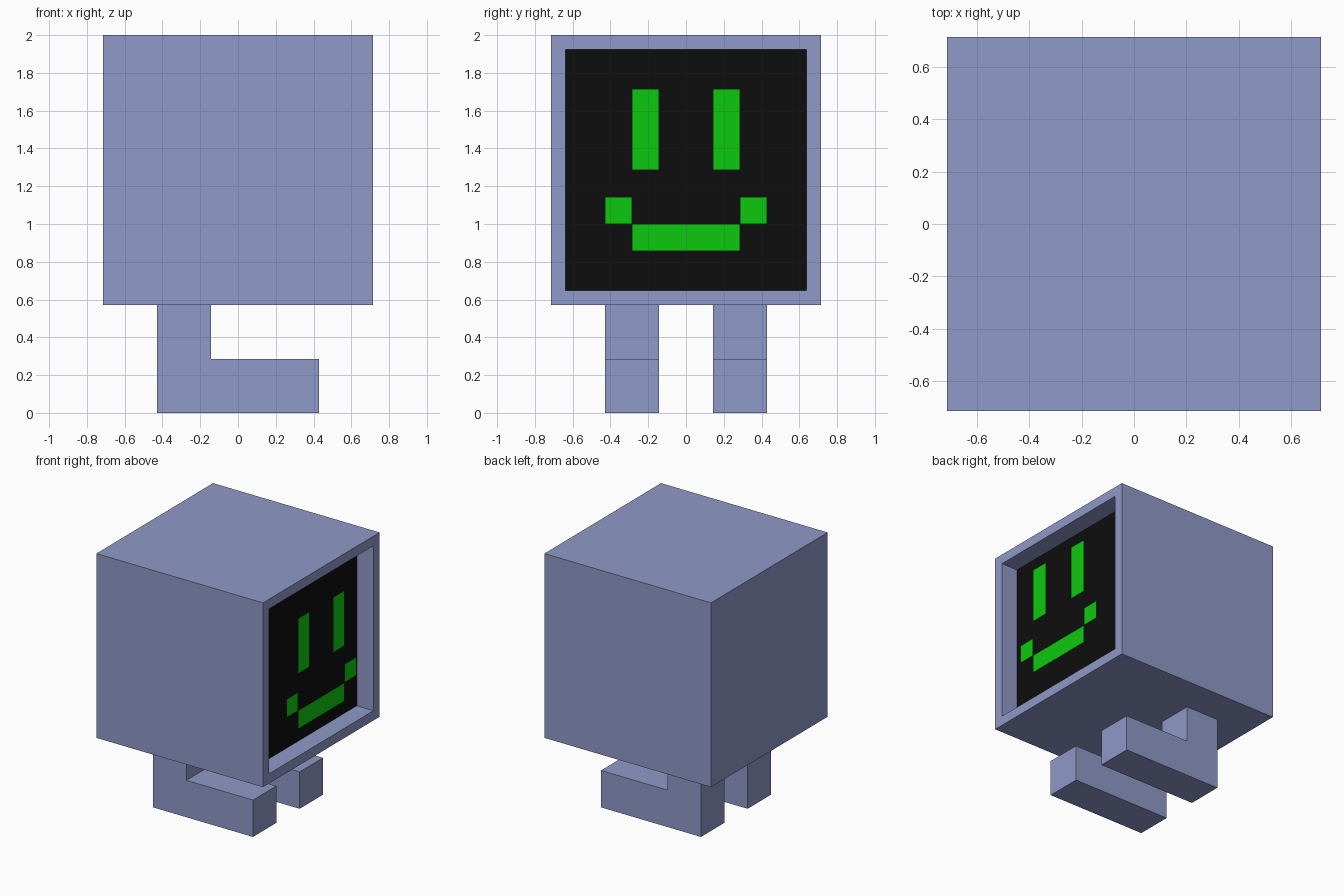
import bpy, bmesh
from mathutils import Vector

if "Cube" in bpy.data.objects:
    bpy.data.objects.remove(bpy.data.objects["Cube"], do_unlink=True)

U = 1 / 7          # module: the whole model sits on a grid of this size
HALF = 5 * U       # half the width of the head


def material(name, rgb):
    m = bpy.data.materials.new(name)
    m.use_nodes = True
    m.diffuse_color = (*rgb, 1)
    m.node_tree.nodes["Principled BSDF"].inputs["Base Color"].default_value = (*rgb, 1)
    return m


blue = material("periwinkle_blue", (0.275, 0.319, 0.578))
black = material("screen_black", (0.004, 0.004, 0.004))
green = material("pixel_green", (0.004, 0.584, 0.004))


def add_object(name, bm, *mats):
    mesh = bpy.data.meshes.new(name)
    bm.to_mesh(mesh)
    bm.free()
    for m in mats:
        mesh.materials.append(m)
    obj = bpy.data.objects.new(name, mesh)
    bpy.context.collection.objects.link(obj)
    return obj


def mirror_y(obj):
    mod = obj.modifiers.new("Mirror", 'MIRROR')
    mod.use_axis = (False, True, False)


# Head: a cube with a recessed screen in its +x side
bm = bmesh.new()
bmesh.ops.create_cube(bm, size=2 * HALF)
bmesh.ops.translate(bm, verts=bm.verts, vec=(0, 0, 2 - HALF))
bm.normal_update()
screen = next(f for f in bm.faces if f.normal.x > 0.9)
bmesh.ops.inset_region(bm, faces=[screen], thickness=0.107)   # rim
walls = bmesh.ops.extrude_discrete_faces(bm, faces=[screen])  # recess walls
screen = walls["faces"][0]
bmesh.ops.translate(bm, verts=screen.verts, vec=(-U, 0, 0))
screen.material_index = 1
bmesh.ops.recalc_face_normals(bm, faces=bm.faces)
add_object("head", bm, blue, black)


# Facial features: flat panels level with the rim, in front of the screen
def panel(name, y0, y1, z0, z1):
    bm = bmesh.new()
    corners = [(y0, z0), (y1, z0), (y1, z1), (y0, z1)]
    bm.faces.new([bm.verts.new((HALF, y, z)) for y, z in corners])
    return add_object(name, bm, green)


mirror_y(panel("eyes", U, 2 * U, 9 * U, 12 * U))
mirror_y(panel("mouth_corners", 2 * U, 3 * U, 7 * U, 8 * U))
panel("mouth", -2 * U, 2 * U, 6 * U, 7 * U)

# Legs: an L profile with the foot toward the screen side
profile = [(-3, 0), (3, 0), (3, 2), (-1, 2), (-1, 4), (-3, 4)]
bm = bmesh.new()
side = bm.faces.new([bm.verts.new((x * U, U, z * U)) for x, z in profile])
ext = bmesh.ops.extrude_face_region(bm, geom=[side])
moved = [v for v in ext["geom"] if isinstance(v, bmesh.types.BMVert)]
bmesh.ops.translate(bm, verts=moved, vec=Vector((0, 2 * U, 0)))
bmesh.ops.recalc_face_normals(bm, faces=bm.faces)
mirror_y(add_object("legs", bm, blue))
